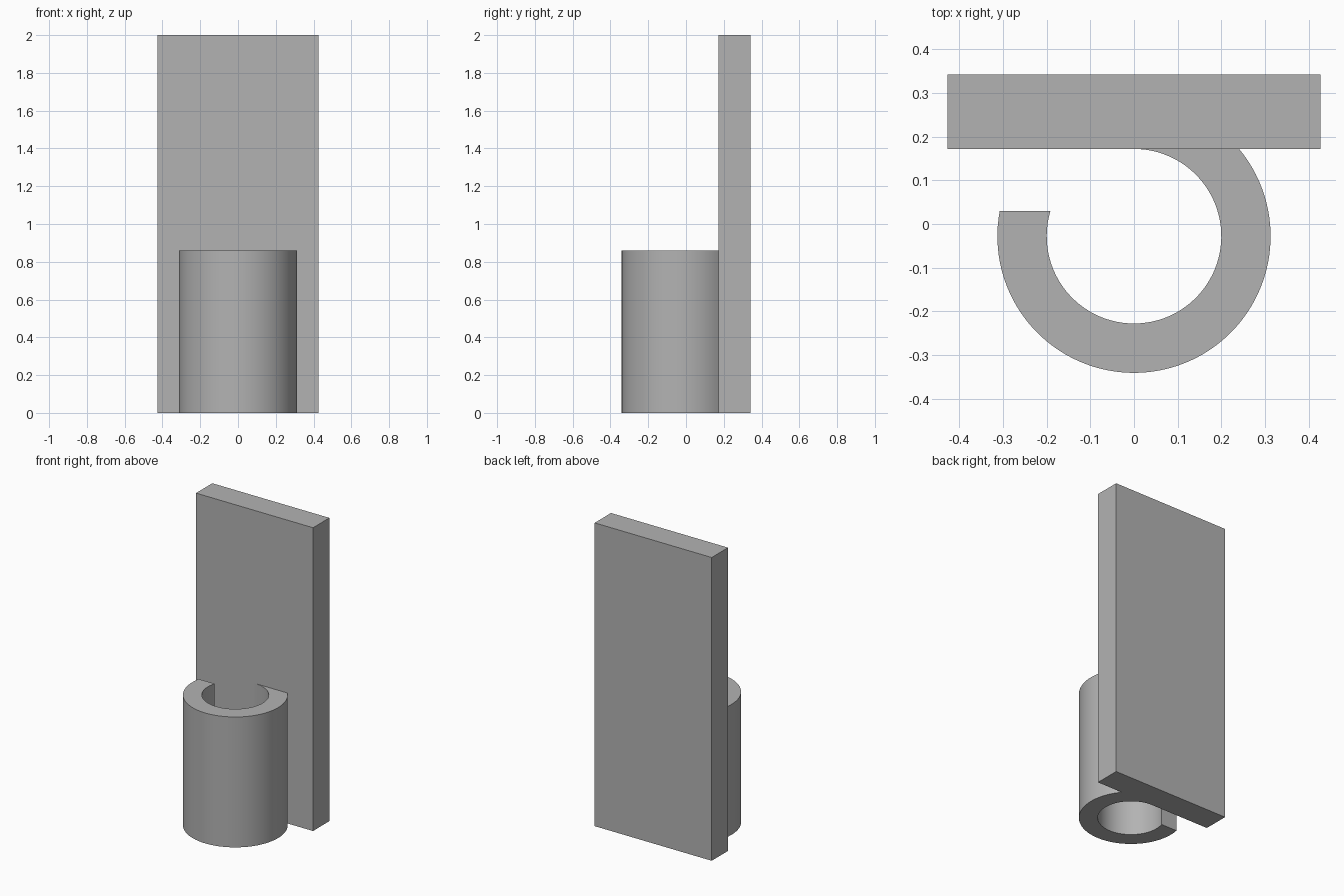
import bpy, bmesh
from math import asin, cos, sin, pi, radians

if "Cube" in bpy.data.objects:
    bpy.data.objects.remove(bpy.data.objects["Cube"], do_unlink=True)

grey = bpy.data.materials.new("plain grey")
grey.use_nodes = True
colour = (0.45, 0.45, 0.45, 1)
grey.diffuse_color = colour
grey.node_tree.nodes["Principled BSDF"].inputs["Base Color"].default_value = colour


def extrude_profile(name, points, height):
    """Raise a flat outline from the floor into a solid."""
    bm = bmesh.new()
    face = bm.faces.new([bm.verts.new((x, y, 0)) for x, y in points])
    result = bmesh.ops.extrude_face_region(bm, geom=[face], use_keep_orig=True)
    top = [v for v in result["geom"] if isinstance(v, bmesh.types.BMVert)]
    bmesh.ops.translate(bm, verts=top, vec=(0, 0, height))
    bmesh.ops.recalc_face_normals(bm, faces=bm.faces)
    mesh = bpy.data.meshes.new(name)
    bm.to_mesh(mesh)
    bm.free()
    mesh.materials.append(grey)
    obj = bpy.data.objects.new(name, mesh)
    bpy.context.collection.objects.link(obj)
    return obj


def arc(radius, start, end, steps=72):
    angles = [start + (end - start) * i / steps for i in range(steps + 1)]
    return [(radius * cos(a), CENTRE_Y + radius * sin(a)) for a in angles]


# Flat upright leaf
HALF_WIDTH, FACE_Y, BACK_Y = 0.427, 0.172, 0.342
extrude_profile("hinge_leaf", [(-HALF_WIDTH, FACE_Y), (HALF_WIDTH, FACE_Y),
                               (HALF_WIDTH, BACK_Y), (-HALF_WIDTH, BACK_Y)], 2)

# Open curled knuckle: runs from the leaf face round to a flat cut lip
CENTRE_Y, OUTER, INNER, LIP_Y = -0.028, 0.313, 0.2, 0.03
lip = LIP_Y - CENTRE_Y
outer_arc = arc(OUTER, asin((FACE_Y - CENTRE_Y) / OUTER), -pi + -asin(lip / OUTER))
inner_arc = arc(INNER, -pi - asin(lip / INNER), pi / 2)
knuckle = extrude_profile("hinge_knuckle", outer_arc + inner_arc, 0.86)

# Smooth the curved walls, keeping the rims crisp
bpy.ops.object.select_all(action="DESELECT")
knuckle.select_set(True)
bpy.context.view_layer.objects.active = knuckle
bpy.ops.object.shade_smooth_by_angle(angle=radians(30))
